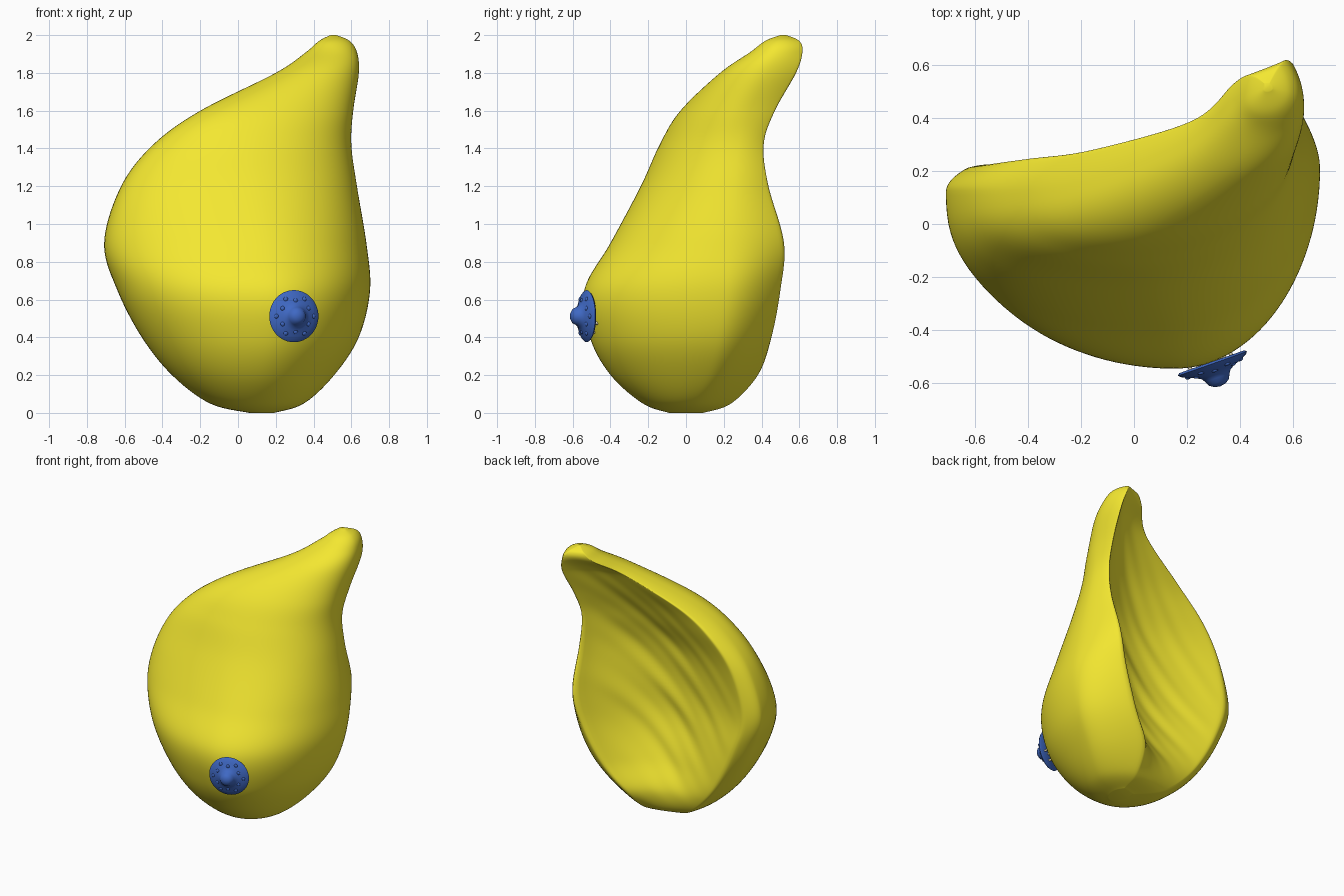
import bpy, bmesh, math
from mathutils import Vector, Matrix

if "Cube" in bpy.data.objects:
    bpy.data.objects.remove(bpy.data.objects["Cube"])


def material(name, rgb):
    m = bpy.data.materials.new(name)
    m.diffuse_color = (*rgb, 1)
    m.use_nodes = True
    m.node_tree.nodes["Principled BSDF"].inputs["Base Color"].default_value = m.diffuse_color
    return m


def make_object(name, bm, mat, angle=50):
    bmesh.ops.recalc_face_normals(bm, faces=bm.faces)
    mesh = bpy.data.meshes.new(name)
    bm.to_mesh(mesh)
    bm.free()
    ob = bpy.data.objects.new(name, mesh)
    bpy.context.collection.objects.link(ob)
    mesh.materials.append(mat)
    bpy.ops.object.select_all(action='DESELECT')
    ob.select_set(True)
    bpy.context.view_layer.objects.active = ob
    bpy.ops.object.shade_smooth_by_angle(angle=math.radians(angle))
    return ob


def catmull(rows, u):
    i = min(int(u), len(rows) - 2)
    t = u - i
    n = len(rows) - 1
    out = []
    for a, b, c, d in zip(rows[max(i - 1, 0)], rows[i], rows[i + 1], rows[min(i + 2, n)]):
        out.append(0.5 * (2 * b + (c - a) * t + (2 * a - 5 * b + 4 * c - d) * t * t
                          + (3 * b - a - 3 * c + d) * t ** 3))
    return out


yellow = material("yellow", (0.90, 0.80, 0.03))
blue = material("blue", (0.05, 0.14, 0.55))
cream = material("cream", (0.75, 0.68, 0.45))

# Horizontal sections: z, left x, right x, front x, front y,
# left y, right y, left rim y, right rim x, right rim y, hollow depth
SECTIONS = [
    (0.00, 0.06, 0.19, 0.12, -0.09, 0.01, 0.01, 0.07, 0.16, 0.09, 0.00),
    (0.05, -0.15, 0.35, 0.10, -0.23, 0.02, 0.04, 0.16, 0.18, 0.24, -0.01),
    (0.20, -0.35, 0.51, 0.12, -0.40, 0.04, 0.12, 0.20, 0.22, 0.39, 0.06),
    (0.40, -0.51, 0.64, 0.15, -0.51, 0.07, 0.17, 0.22, 0.36, 0.47, 0.19),
    (0.65, -0.64, 0.70, 0.15, -0.54, 0.10, 0.20, 0.23, 0.48, 0.52, 0.29),
    (0.90, -0.71, 0.68, 0.10, -0.40, 0.12, 0.22, 0.22, 0.55, 0.54, 0.31),
    (1.20, -0.62, 0.63, 0.03, -0.24, 0.12, 0.25, 0.23, 0.56, 0.45, 0.24),
    (1.42, -0.45, 0.60, 0.00, -0.14, 0.12, 0.28, 0.25, 0.56, 0.42, 0.15),
    (1.60, -0.20, 0.61, 0.07, -0.03, 0.15, 0.32, 0.28, 0.58, 0.48, 0.10),
    (1.80, 0.20, 0.64, 0.36, 0.18, 0.31, 0.42, 0.39, 0.60, 0.59, 0.06),
    (1.91, 0.36, 0.63, 0.48, 0.34, 0.45, 0.48, 0.53, 0.58, 0.62, 0.01),
    (1.97, 0.43, 0.59, 0.50, 0.42, 0.50, 0.50, 0.56, 0.55, 0.60, 0.00),
    (2.00, 0.49, 0.52, 0.50, 0.50, 0.51, 0.51, 0.53, 0.51, 0.53, 0.00),
]


def section(row):
    z, xl, xr, xf, yf, yl, yr, ylb, xrb, yrb, depth = row
    pts = []
    # full, rounded front: left quarter then right quarter
    fullness = max(0.72, 1.03 - 0.28 * z)
    for k in range(32):
        a = math.pi / 2 * k / 32
        pts.append((xf - (xf - xl) * math.cos(a), yl + (yf - yl) * math.sin(a) ** fullness))
    for k in range(32):
        a = math.pi / 2 * (1 - k / 32)
        pts.append((xf + (xr - xf) * math.cos(a), yr + (yf - yr) * math.sin(a)))
    # right flank to its thin rim
    for k in range(20):
        t = k / 20
        pts.append((xr - (xr - xrb) * t * t, yr + (yrb - yr) * t))
    # hollow, fibrous back, deepest near the right rim
    xlb = xl + 0.12 * (xf - xl)
    for k in range(64):
        t = k / 64
        x = xrb + (xlb - xrb) * t
        bowl = math.sin(math.pi * t ** 0.7)
        c = z - 1.15 * x
        fibre = math.sin(21 * c + 2 * math.sin(4 * x)) + 0.6 * math.sin(37 * c + 3 * x)
        pts.append((x, yrb + (ylb - yrb) * t - depth * bowl * (1 + 0.025 * fibre)))
    # left lip
    for k in range(14):
        t = 1 - k / 14
        pts.append((xl + (xlb - xl) * t * t, yl + (ylb - yl) * t))
    return [(x, y, z) for x, y in pts]


# Main body lofted through the sections
bm = bmesh.new()
steps = 144
rings = []
for s in range(steps + 1):
    row = catmull(SECTIONS, s / steps * (len(SECTIONS) - 1))
    rings.append([bm.verts.new(p) for p in section(row)])
for lo, hi in zip(rings, rings[1:]):
    n = len(lo)
    for k in range(n):
        bm.faces.new((lo[k], lo[(k + 1) % n], hi[(k + 1) % n], hi[k]))
bm.faces.new(rings[0])
bm.faces.new(rings[-1])
for _ in range(4):
    bmesh.ops.smooth_vert(bm, verts=[v for r in rings[1:-1] for v in r], factor=0.5,
                          use_axis_x=True, use_axis_y=True, use_axis_z=True)
make_object("body", bm, yellow, 70)

# Frame of the tilted front disc
normal = Vector((0.33, -0.94, 0.0)).normalized()
frame = Matrix.Translation((0.297, -0.53, 0.512)) @ normal.to_track_quat('Z', 'Y').to_matrix().to_4x4()

# Disc with raised centre, turned from a profile
PROFILE = [(0, 0.086), (0.022, 0.082), (0.04, 0.07), (0.048, 0.052), (0.058, 0.038), (0.075, 0.028),
           (0.105, 0.016), (0.13, 0.004), (0.138, -0.004), (0.13, -0.012), (0, -0.008)]
bm = bmesh.new()
verts = [bm.verts.new((r, 0, h)) for r, h in PROFILE]
edges = [bm.edges.new(e) for e in zip(verts, verts[1:])]
bmesh.ops.spin(bm, geom=verts + edges, cent=(0, 0, 0), axis=(0, 0, 1), angle=2 * math.pi, steps=48)
bmesh.ops.remove_doubles(bm, verts=bm.verts, dist=0.0005)
bm.transform(frame)
make_object("front_disc", bm, blue)

# Small soft bumps around the disc
bm = bmesh.new()
for k in range(12):
    a = 2 * math.pi * k / 12
    r, h = (0.082, 0.022) if k % 2 else (0.103, 0.014)
    m = frame @ Matrix.Translation((r * math.cos(a), r * math.sin(a), h)) @ Matrix.Diagonal((1, 1, 0.6, 1))
    bmesh.ops.create_uvsphere(bm, u_segments=12, v_segments=8, radius=0.013, matrix=m)
make_object("disc_bumps", bm, blue)

# Fine ducts between disc and body
bm = bmesh.new()
for k in range(14):
    a = 2 * math.pi * k / 14
    r = 0.085 if k % 2 else 0.05
    m = frame @ Matrix.Translation((r * math.cos(a), r * math.sin(a), -0.04))
    bmesh.ops.create_cone(bm, cap_ends=True, segments=8, radius1=0.011, radius2=0.007, depth=0.07, matrix=m)
make_object("ducts", bm, cream)
